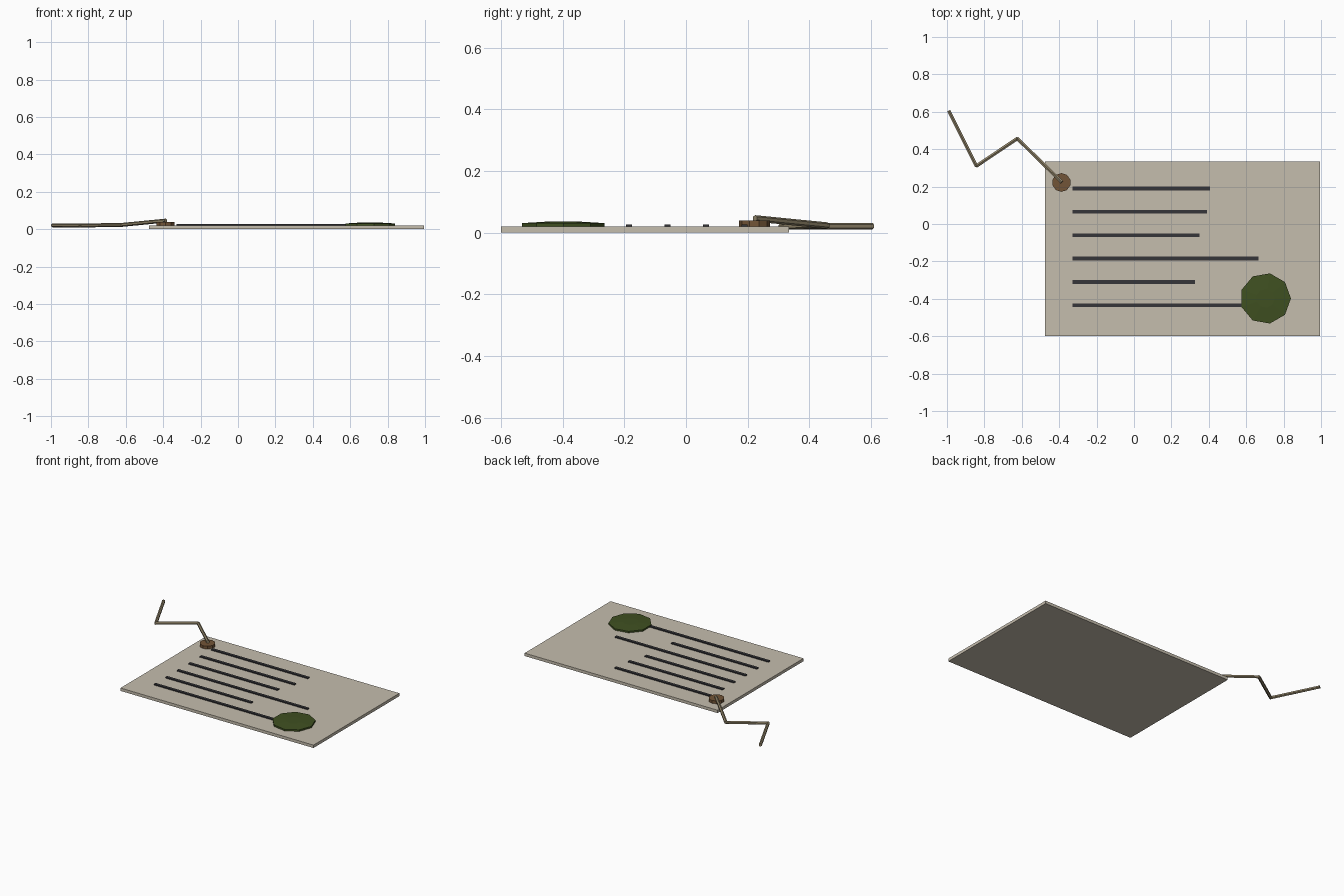
import bpy, math
from mathutils import Vector, Matrix

if "Cube" in bpy.data.objects:
    bpy.data.objects.remove(bpy.data.objects["Cube"])


def material(name, rgb):
    m = bpy.data.materials.new(name)
    m.diffuse_color = (*rgb, 1)
    m.use_nodes = True
    m.node_tree.nodes["Principled BSDF"].inputs["Base Color"].default_value = m.diffuse_color
    return m


PAPER = material("parchment", (0.56, 0.51, 0.42))
INK = material("dark_ink", (0.035, 0.035, 0.04))
WAX = material("green_wax", (0.05, 0.08, 0.015))
LEATHER = material("brown_leather", (0.17, 0.09, 0.038))
CORD = material("tan_cord", (0.28, 0.23, 0.14))


def finish(name, mat):
    ob = bpy.context.object
    ob.name = name
    ob.data.materials.append(mat)
    return ob


def box(name, x0, x1, y0, y1, z0, z1, mat):
    bpy.ops.mesh.primitive_cube_add(size=1)
    ob = finish(name, mat)
    ob.data.transform(Matrix.Translation(((x0 + x1) / 2, (y0 + y1) / 2, (z0 + z1) / 2))
                      @ Matrix.Diagonal((x1 - x0, y1 - y0, z1 - z0, 1)))
    return ob


def disc(name, x, y, z0, z1, r0, r1, sides, mat, turn=0):
    bpy.ops.mesh.primitive_cone_add(vertices=sides, radius1=r0, radius2=r1, depth=z1 - z0,
                                    location=(x, y, (z0 + z1) / 2), rotation=(0, 0, turn))
    return finish(name, mat)


# Card
box("card", -0.475, 0.995, -0.6, 0.335, 0.0, 0.02, PAPER)

# Written lines
for i, end in enumerate((0.405, 0.39, 0.35, 0.665, 0.325, 0.62)):
    y = 0.19 - i * 0.125
    box(f"written_line_{i + 1}", -0.33, end, y - 0.01, y + 0.01, 0.019, 0.027, INK)

# Nine-sided wax seal with a shallow crown (one corner towards +x)
turn = -math.pi / 2
disc("seal_base", 0.703, -0.398, 0.019, 0.031, 0.136, 0.136, 9, WAX, turn)
disc("seal_crown", 0.703, -0.398, 0.031, 0.036, 0.134, 0.05, 9, WAX, turn)

# Eyelet that holds the cord
disc("eyelet", -0.388, 0.222, 0.019, 0.04, 0.05, 0.05, 10, LEATHER)

# Bent cord, one six-sided rod per stretch with a ridge on top
path = [Vector(p) for p in ((-0.989, 0.603, 0.021), (-0.843, 0.31, 0.02),
                            (-0.624, 0.457, 0.023), (-0.388, 0.226, 0.046))]
for i, (a, b) in enumerate(zip(path, path[1:])):
    d = b - a
    bpy.ops.mesh.primitive_cylinder_add(vertices=6, radius=0.0105, depth=d.length + 0.006)
    rod = finish(f"cord_{i + 1}", CORD)
    rod.data.transform(Matrix.Translation((a + b) / 2) @ d.to_track_quat('Z', 'Y').to_matrix().to_4x4())
